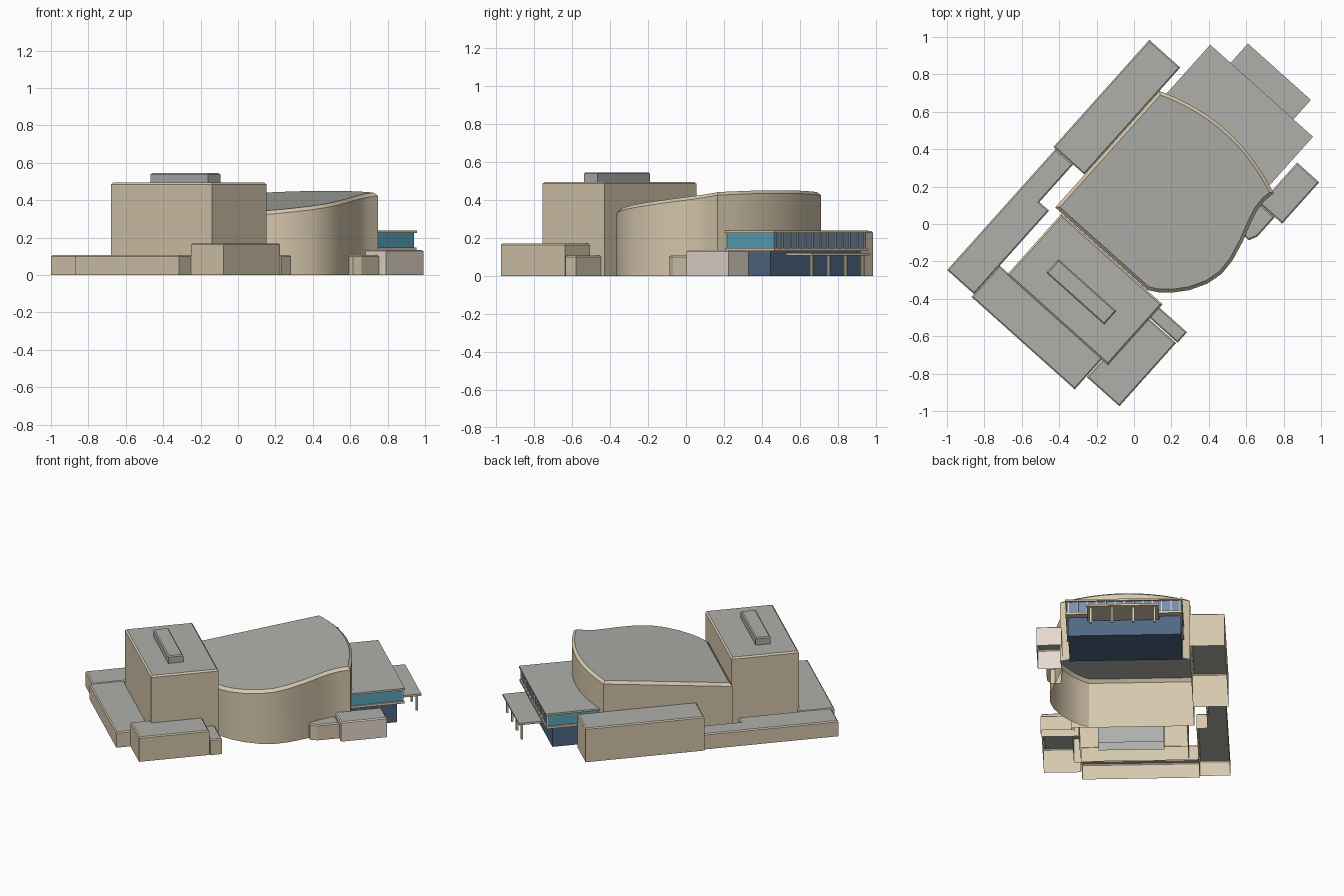
import bpy, bmesh, math
from mathutils import Vector

if "Cube" in bpy.data.objects:
    bpy.data.objects.remove(bpy.data.objects["Cube"])

ANGLE = math.radians(-41.85)   # whole building is turned on the site


def material(name, r, g, b):
    m = bpy.data.materials.new(name)
    m.diffuse_color = (r, g, b, 1)
    m.use_nodes = True
    m.node_tree.nodes["Principled BSDF"].inputs["Base Color"].default_value = m.diffuse_color
    return m


WALL = material("tan_wall", 0.68, 0.58, 0.42)
ROOF = material("grey_roof", 0.43, 0.43, 0.40)
PLANT = material("plant_grey", 0.42, 0.43, 0.42)
PALE = material("pale_stone", 0.80, 0.70, 0.62)
TEAL = material("teal_glass", 0.10, 0.38, 0.50)
BLUE = material("blue_glass", 0.20, 0.28, 0.40)
DARK = material("dark_glass", 0.08, 0.14, 0.23)
FRAME = material("pale_frame", 0.58, 0.67, 0.75)


def finish(name, bm, mats, smooth=False):
    me = bpy.data.meshes.new(name)
    bm.to_mesh(me)
    bm.free()
    ob = bpy.data.objects.new(name, me)
    ob.rotation_euler.z = ANGLE
    bpy.context.collection.objects.link(ob)
    for m in mats:
        me.materials.append(m)
    if smooth:
        bpy.ops.object.select_all(action='DESELECT')
        ob.select_set(True)
        bpy.context.view_layer.objects.active = ob
        bpy.ops.object.shade_smooth_by_angle(angle=math.radians(30))
    return ob


def inset(pts, d):
    """Offset a counter-clockwise outline inward by d."""
    out = []
    n = len(pts)
    for i in range(n):
        p, q, r = (Vector(pts[(i + k) % n]) for k in (-1, 0, 1))
        e, f = (q - p).normalized(), (r - q).normalized()
        a, b = Vector((-e.y, e.x)), Vector((-f.y, f.x))
        out.append(q + (a + b) * (d / (1 + a.dot(b))))
    return out


def volume(name, pts, top, rim=0.007, wall=WALL, roof=ROOF, smooth=False):
    """Open-bottomed shell: walls, chamfered rim and a flat or tilted roof."""
    height = top if callable(top) else (lambda y: top)
    bm = bmesh.new()
    inner = inset(pts, rim)
    rings = [[bm.verts.new((p[0], p[1], 0)) for p in pts],
             [bm.verts.new((p[0], p[1], height(p[1]) - rim)) for p in pts],
             [bm.verts.new((p[0], p[1], height(p[1]))) for p in inner]]
    n = len(pts)
    for lo, hi in zip(rings, rings[1:]):
        for i in range(n):
            j = (i + 1) % n
            bm.faces.new((lo[i], lo[j], hi[j], hi[i]))
    bm.faces.new(rings[2]).material_index = 1
    return finish(name, bm, (wall, roof), smooth)


def rect(x0, x1, y0, y1):
    return [(x0, y0), (x1, y0), (x1, y1), (x0, y1)]


def box(name, x0, x1, y0, y1, z0, z1, mat, top=None, front=None):
    """Closed box with an optional other material on its top or +y face."""
    bm = bmesh.new()
    bmesh.ops.create_cube(bm, size=1)
    for v in bm.verts:
        v.co = (x1 if v.co.x > 0 else x0, y1 if v.co.y > 0 else y0, z1 if v.co.z > 0 else z0)
    bm.normal_update()
    for f in bm.faces:
        if top and f.normal.z > 0.5 or front and f.normal.y > 0.5:
            f.material_index = 1
    return finish(name, bm, [m for m in (mat, top or front) if m])


# Main hall: curved side wall, bowed back wall, roof tilting up to the back
side = [(0.289, -0.215), (0.345, -0.182), (0.396, -0.138), (0.457, -0.065), (0.505, 0.025),
        (0.527, 0.113), (0.522, 0.208), (0.495, 0.32), (0.465, 0.41), (0.442, 0.49),
        (0.437, 0.555), (0.446, 0.622)]
bow = []
for i in range(1, 17):
    t = i / 16
    bow.append((0.446 - 0.819 * t, 0.62 + 0.083 * (1 - (2 * t - 1) ** 2)))
volume("main_hall", [(-0.373, -0.215)] + side + bow,
       lambda y: 0.337 + 0.126 * (y + 0.215), rim=0.018, smooth=True)

# Tower with its rooftop plant box
volume("tower", rect(-0.325, 0.40, -0.655, -0.218), 0.495, rim=0.01)
volume("tower_plant_box", rect(-0.175, 0.24, -0.507, -0.41), 0.545, wall=PLANT)

# Low wings around the tower and hall
volume("tall_back_wing", rect(-0.596, -0.374, 0.02, 0.788), 0.235)
volume("low_side_wing", [(-0.58, -0.85), (-0.386, -0.85), (-0.386, -0.25),
                         (-0.455, -0.25), (-0.455, 0.02), (-0.58, 0.02)], 0.107)
volume("low_front_wing", rect(-0.387, 0.354, -0.87, -0.645), 0.107)
volume("front_corner_block", rect(0.358, 0.592, -0.778, -0.324), 0.17)
volume("front_corner_step", rect(0.385, 0.597, -0.318, -0.242), 0.107)

# Side entrance lobby and its lower link
volume("side_lobby", rect(0.43, 0.589, 0.53, 0.827), 0.135, wall=PALE)
volume("side_lobby_link", [(0.45, 0.345), (0.515, 0.345), (0.536, 0.39),
                           (0.536, 0.53), (0.43, 0.53)], 0.107)

# Glazed foyer: recessed ground floor, floor slab, upper glass and roof slab
box("foyer_ground_glass", -0.325, 0.385, 0.62, 0.94, 0, 0.132, DARK)
box("foyer_floor_slab", -0.335, 0.40, 0.62, 0.983, 0.132, 0.148, WALL)
box("foyer_upper_glass", -0.325, 0.391, 0.62, 0.972, 0.148, 0.226, TEAL, front=BLUE)
box("foyer_roof_slab", -0.336, 0.402, 0.62, 0.986, 0.226, 0.238, WALL, top=ROOF)
for i in range(13):
    x = -0.323 + i * 0.0588
    box("foyer_mullion", x - 0.004, x + 0.004, 0.97, 0.979, 0.148, 0.226, FRAME)

# Entrance canopy on slim posts
box("canopy_roof", -0.19, 0.262, 0.935, 1.125, 0.108, 0.121, WALL, top=ROOF)
for i in range(4):
    x = -0.165 + i * 0.134
    box("canopy_post", x - 0.007, x + 0.007, 1.093, 1.107, 0, 0.108, WALL)
